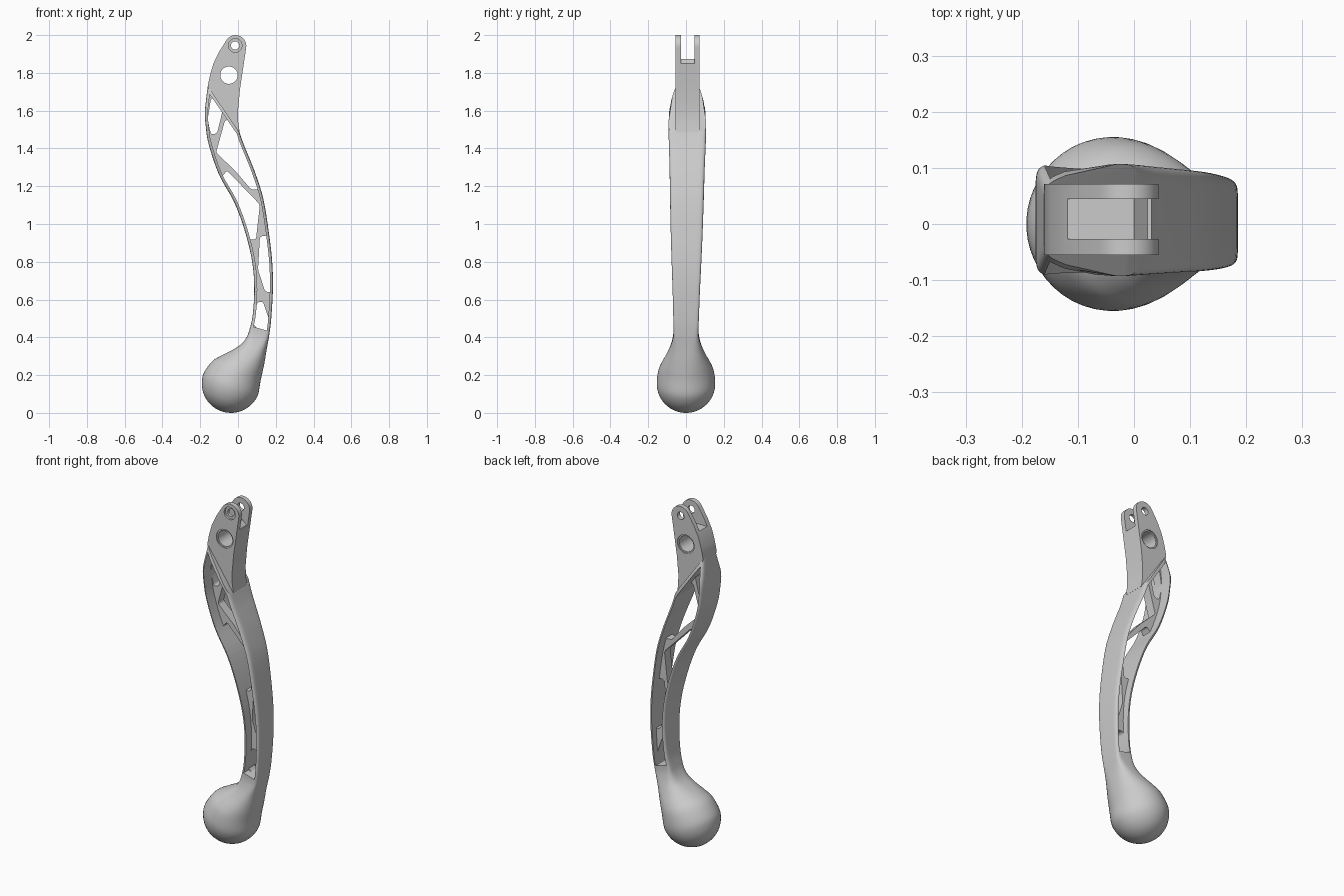
import bpy, bmesh, math
from mathutils import Vector

if "Cube" in bpy.data.objects:
    bpy.data.objects.remove(bpy.data.objects["Cube"])


def finish(bm, name):
    bmesh.ops.recalc_face_normals(bm, faces=bm.faces)
    if bm.calc_volume(signed=True) < 0:
        bmesh.ops.reverse_faces(bm, faces=bm.faces)
    me = bpy.data.meshes.new(name)
    bm.to_mesh(me)
    bm.free()
    ob = bpy.data.objects.new(name, me)
    bpy.context.collection.objects.link(ob)
    return ob


def prism(name, pts, y0, y1, rounding=0):
    """Extrude an x/z outline along y, optionally rounding its corners."""
    bm = bmesh.new()
    a = [bm.verts.new((x, y0, z)) for x, z in pts]
    b = [bm.verts.new((x, y1, z)) for x, z in pts]
    n = len(pts)
    bm.faces.new(a)
    bm.faces.new(b[::-1])
    for i in range(n):
        bm.faces.new((a[i], b[i], b[(i + 1) % n], a[(i + 1) % n]))
    if rounding:
        edges = [e for e in bm.edges if abs(e.verts[0].co.y - e.verts[1].co.y) > 1e-4]
        bmesh.ops.bevel(bm, geom=edges, offset=rounding, segments=4, profile=0.5,
                        affect='EDGES', clamp_overlap=True)
    return finish(bm, name)


def disc(cx, cz, r, n=40):
    return [(cx + r * math.cos(2 * math.pi * i / n), cz + r * math.sin(2 * math.pi * i / n)) for i in range(n)]


def volume(me):
    bm = bmesh.new()
    bm.from_mesh(me)
    v = bm.calc_volume(signed=True)
    bm.free()
    return v


def cut(ob, cutter):
    """Boolean difference; takes the first solver giving a sensible volume."""
    cutter.hide_render = True
    before = volume(ob.data)
    for solver in ('MANIFOLD', 'EXACT', 'FLOAT'):
        m = ob.modifiers.new("cut", 'BOOLEAN')
        m.operation, m.object, m.solver = 'DIFFERENCE', cutter, solver
        dg = bpy.context.evaluated_depsgraph_get()
        dg.update()
        me = bpy.data.meshes.new_from_object(ob.evaluated_get(dg))
        ob.modifiers.remove(m)
        if 0.25 * before < volume(me) < 0.99999 * before:
            ob.data = me
            break
    bpy.data.objects.remove(cutter)


def inset(pts, d):
    """Offset a closed outline inwards."""
    area = sum(p[0] * q[1] - q[0] * p[1] for p, q in zip(pts, pts[1:] + pts[:1]))
    s = 1 if area > 0 else -1
    out = []
    for i, p in enumerate(pts):
        p = Vector(p)
        e1 = (p - Vector(pts[i - 1])).normalized()
        e2 = (Vector(pts[(i + 1) % len(pts)]) - p).normalized()
        n1, n2 = Vector((-e1.y, e1.x)) * s, Vector((-e2.y, e2.x)) * s
        out.append(tuple(p + (n1 + n2) * d / (1 + n1.dot(n2))))
    return out


# stations: left x, z, right x, z, half depth, squareness
ball = Vector((-0.037, 0.155))
axis = Vector((-0.38, -0.925)).normalized()
side = Vector((-axis.y, axis.x))
stations = []
for deg in (89, 80, 65, 50, 35, 18, 0):
    t = math.radians(deg)
    c, r = ball + axis * 0.155 * math.sin(t), 0.155 * math.cos(t)
    l, q = c - side * r, c + side * r
    stations.append((l.x, l.y, q.x, q.y, r, 2))
stations += [
    (-0.135, 0.275, 0.119, 0.165, 0.147, 2),
    (-0.085, 0.305, 0.130, 0.215, 0.130, 2.1),
    (-0.030, 0.333, 0.142, 0.275, 0.105, 2.4),
    (0.018, 0.365, 0.151, 0.330, 0.085, 3),
    (0.046, 0.402, 0.159, 0.375, 0.072, 4.5),
]
first = len(stations)
stations += [
    (0.062, 0.445, 0.166, 0.415, 0.066, 7),
    (0.078, 0.520, 0.176, 0.500, 0.068, 9),
    (0.086, 0.655, 0.185, 0.660, 0.073, 9),
    (0.075, 0.800, 0.181, 0.800, 0.079, 9),
    (0.037, 0.960, 0.164, 0.950, 0.085, 9),
    (-0.020, 1.115, 0.135, 1.130, 0.090, 9),
    (-0.100, 1.260, 0.095, 1.260, 0.094, 9),
    (-0.155, 1.420, 0.060, 1.350, 0.097, 9),
    (-0.171, 1.520, 0.035, 1.410, 0.099, 9),
    (-0.175, 1.600, 0.020, 1.450, 0.100, 9),
    (-0.160, 1.730, 0.008, 1.485, 0.100, 9),
]
STEPS = 4
rows = []
for i in range(len(stations) - 1):
    k = [stations[max(0, min(len(stations) - 1, i + j))] for j in (-1, 0, 1, 2)]
    for s in range(STEPS):
        t = s / STEPS
        rows.append([0.5 * (2 * b + (c - a) * t + (2 * a - 5 * b + 4 * c - d) * t * t
                            + (3 * b - a - 3 * c + d) * t ** 3) for a, b, c, d in zip(*k)])
rows.append(list(stations[-1]))

# lever body with ball end: one loft
N = 48
bm = bmesh.new()
rings = []
for lx, lz, rx, rz, hw, n in rows:
    ring = []
    for j in range(N):
        a = 2 * math.pi * (j + 0.5) / N
        co, si = math.cos(a), math.sin(a)
        u = math.copysign(abs(co) ** (2 / n), co)
        v = math.copysign(abs(si) ** (2 / n), si)
        x = (lx + rx) / 2 + (rx - lx) / 2 * u
        z = (lz + rz) / 2 + (rz - lz) / 2 * u
        y = hw * v
        if z > 1.6:
            y *= 1 - 0.36 * min(1, (z - 1.6) / 0.13)
        y += 0.007 * max(0, min(1, z - 0.44))
        ring.append(bm.verts.new((x, y, z)))
    rings.append(ring)
for p, q in zip(rings, rings[1:]):
    for j in range(N):
        bm.faces.new((p[j], p[(j + 1) % N], q[(j + 1) % N], q[j]))
bm.faces.new(rings[0][::-1])
bm.faces.new(rings[-1])
body = finish(bm, "lever_body")

# pocket inside the rim
span = rows[first * STEPS:]
outline = [(r[0], r[1]) for r in span] + [(r[2], r[3]) for r in reversed(span)]
cut(body, prism("pocket_cutter", inset(outline, 0.016), -0.3, 0.3))

# recessed web with truss windows
web = prism("truss_web", inset(outline, 0.010), -0.02, 0.034)
windows = [
    [(-.143, 1.664), (-.116, 1.67), (-.08, 1.606), (-.111, 1.479), (-.143, 1.474), (-.161, 1.553)],
    [(-.069, 1.548), (-.048, 1.553), (.026, 1.431), (.074, 1.315), (.106, 1.183), (.069, 1.183),
     (-.016, 1.283), (-.116, 1.378)],
    [(-.085, 1.251), (-.058, 1.283), (.116, 1.103), (.095, .918), (.058, .918), (.026, 1.03), (-.026, 1.15)],
    [(.116, .934), (.153, .939), (.169, .80), (.175, .638), (.143, .643), (.106, .759)],
    [(.101, .585), (.132, .59), (.164, .495), (.153, .431), (.101, .447), (.079, .474)],
]
for w in windows:
    cut(web, prism("window_cutter", w, -0.3, 0.3, 0.012))

# pivot head
arc = [(-0.013 + 0.057 * math.cos(math.radians(a)), 1.943 + 0.057 * math.sin(math.radians(a)))
       for a in range(-10, 151, 10)]
profile = arc + [(-.10, 1.912), (-.13, 1.85), (-.149, 1.785), (-.16, 1.73), (-.157, 1.716),
                 (.004, 1.483), (.009, 1.484), (.001, 1.54), (0, 1.60), (.010, 1.71)]
head = prism("pivot_head", profile, -0.055, 0.071)

# fork slot and bolt holes
cut(head, prism("slot_cutter", [(-.3, 1.873), (0, 1.873), (.024, 1.85), (.3, 1.85), (.3, 2.2), (-.3, 2.2)],
                -0.027, 0.045))
cut(head, prism("pin_hole_cutter", disc(-.048, 1.788, .046), -0.3, 0.3))
cut(head, prism("pin_rim_front_cutter", disc(-.048, 1.788, .054), -0.3, -0.049))
cut(head, prism("pin_rim_back_cutter", disc(-.048, 1.788, .054), 0.065, 0.3))
cut(head, prism("pivot_hole_cutter", disc(-.015, 1.945, .022), -0.3, 0.3))
cut(head, prism("pivot_sink_cutter", disc(-.015, 1.945, .036), -0.3, -0.043))

# smooth shading
for ob in (body, web, head):
    bpy.ops.object.select_all(action='DESELECT')
    ob.select_set(True)
    bpy.context.view_layer.objects.active = ob
    bpy.ops.object.shade_smooth_by_angle(angle=math.radians(32))
